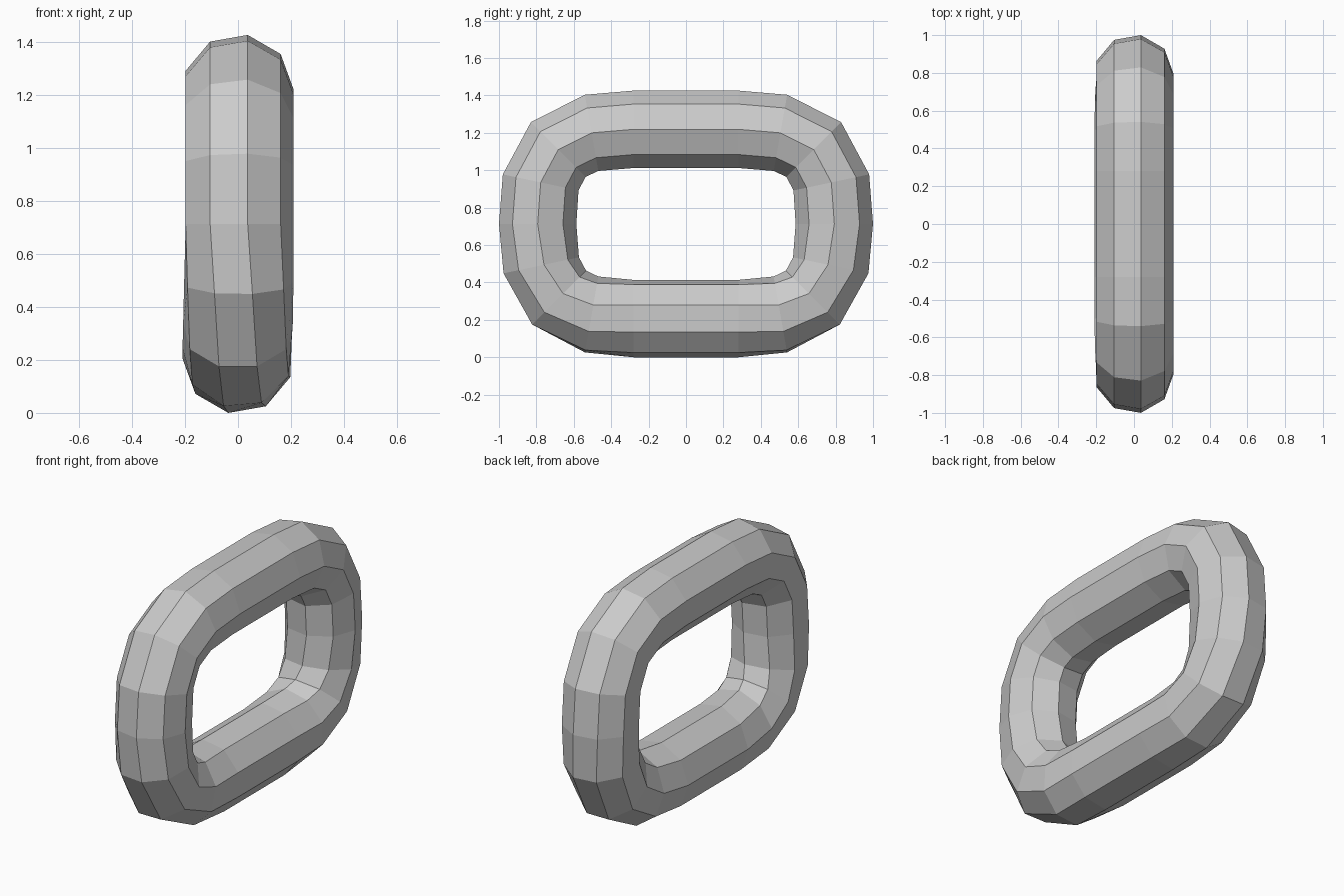
import bpy, bmesh
from math import sin, cos, radians

if "Cube" in bpy.data.objects:
    bpy.data.objects.remove(bpy.data.objects["Cube"])

SIDES = 9
RADIUS = 0.21
MID_Z = 0.713

# Quarter of the link path: y, height above the middle, outward tilt in degrees
quarter = [(0.28, 0.506, 0), (0.505, 0.487, 10), (0.683, 0.398, 45), (0.777, 0.222, 78)]

# Right half from top to bottom, with a slight twist of the section below the middle
half = [(y, z, t, 10) for y, z, t in quarter]
half.append((0.793, 0.0, 90, 10))
half += [(y, -z, 180 - t, 15 + 5 * i) for i, (y, z, t) in enumerate(reversed(quarter))]
# Mirror to the left half to close the loop
path = half + [(-y, z, -t, tw) for y, z, t, tw in reversed(half)]

# Sweep a nine-sided section around the path
bm = bmesh.new()
rings = []
for y, z, tilt, twist in path:
    t = radians(tilt)
    ring = []
    for k in range(SIDES):
        a = radians(twist + 360 / SIDES * k)
        out = RADIUS * cos(a)
        ring.append(bm.verts.new((RADIUS * sin(a), y + out * sin(t), MID_Z + z + out * cos(t))))
    rings.append(ring)

for i, a in enumerate(rings):
    b = rings[(i + 1) % len(rings)]
    for k in range(SIDES):
        n = (k + 1) % SIDES
        bm.faces.new((a[k], a[n], b[n], b[k]))
bmesh.ops.recalc_face_normals(bm, faces=bm.faces)

# Stand on the floor
low = min(v.co.z for v in bm.verts)
bmesh.ops.translate(bm, vec=(0, 0, -low), verts=bm.verts)

mesh = bpy.data.meshes.new("chain_link")
bm.to_mesh(mesh)
bm.free()
bpy.context.collection.objects.link(bpy.data.objects.new("chain_link", mesh))
